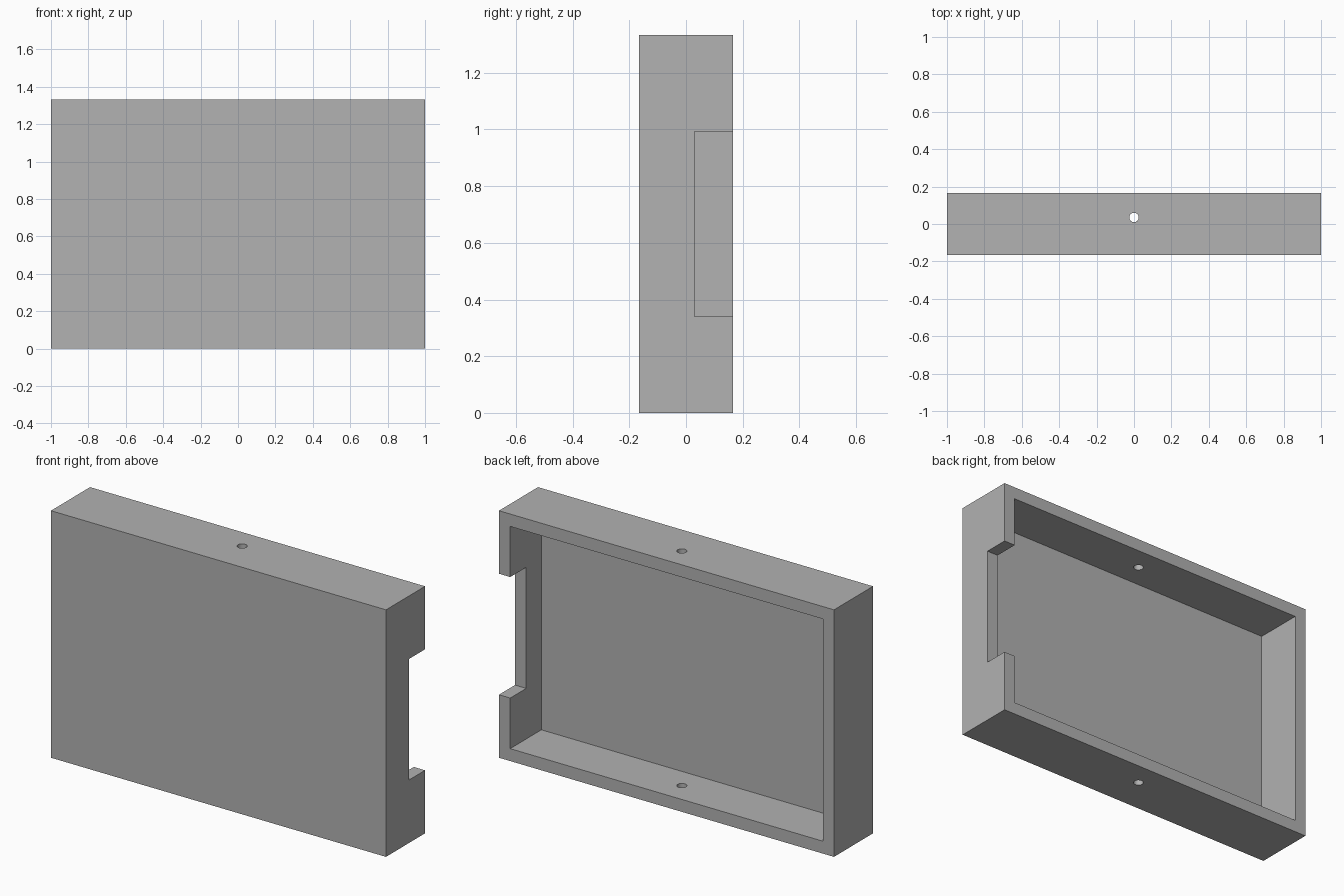
import bpy

if "Cube" in bpy.data.objects:
    bpy.data.objects.remove(bpy.data.objects["Cube"], do_unlink=True)

W, D, H = 2.0, 0.333, 1.333      # outer size
WALL = 0.067                     # wall and panel thickness
BACK = D / 2                     # open side of the tray

grey = bpy.data.materials.new("light_grey")
grey.use_nodes = True
colour = (0.445, 0.445, 0.445, 1)
grey.diffuse_color = colour
grey.node_tree.nodes["Principled BSDF"].inputs["Base Color"].default_value = colour


def box(name, low, high):
    """Box between two opposite corners."""
    centre = [(a + b) / 2 for a, b in zip(low, high)]
    bpy.ops.mesh.primitive_cube_add(size=1, location=centre)
    obj = bpy.context.object
    obj.name = name
    obj.scale = [b - a for a, b in zip(low, high)]
    bpy.ops.object.transform_apply(location=True, rotation=False, scale=True)
    obj.data.materials.append(grey)
    return obj


def cut(target, cutter):
    """Subtract the cutter from the target and discard it."""
    cutter.hide_render = True
    mod = target.modifiers.new("cut", 'BOOLEAN')
    mod.operation = 'DIFFERENCE'
    mod.solver = 'EXACT'
    mod.object = cutter
    bpy.context.view_layer.objects.active = target
    bpy.ops.object.modifier_apply(modifier=mod.name)
    bpy.data.objects.remove(cutter, do_unlink=True)


# Outer block
tray = box("tray_shell", (-W / 2, -D / 2, 0), (W / 2, BACK, H))

# Shallow cavity open to the back
cut(tray, box("cavity_cutter", (-W / 2 + WALL, -D / 2 + WALL, WALL),
              (W / 2 - WALL, BACK + 0.1, H - WALL)))

# Notch in the left wall
cut(tray, box("notch_cutter", (W / 2 - WALL - 0.05, 0.03, 0.34),
              (W / 2 + 0.1, BACK + 0.1, 0.993)))

# Round hole through the top and bottom walls
bpy.ops.mesh.primitive_cylinder_add(vertices=32, radius=0.025, depth=H + 0.2,
                                    location=(0, 0.035, H / 2))
drill = bpy.context.object
drill.name = "hole_cutter"
drill.data.materials.append(grey)
cut(tray, drill)

# Keep flat walls crisp and the hole smooth
bpy.ops.object.select_all(action='DESELECT')
tray.select_set(True)
bpy.context.view_layer.objects.active = tray
bpy.ops.object.shade_smooth_by_angle()
